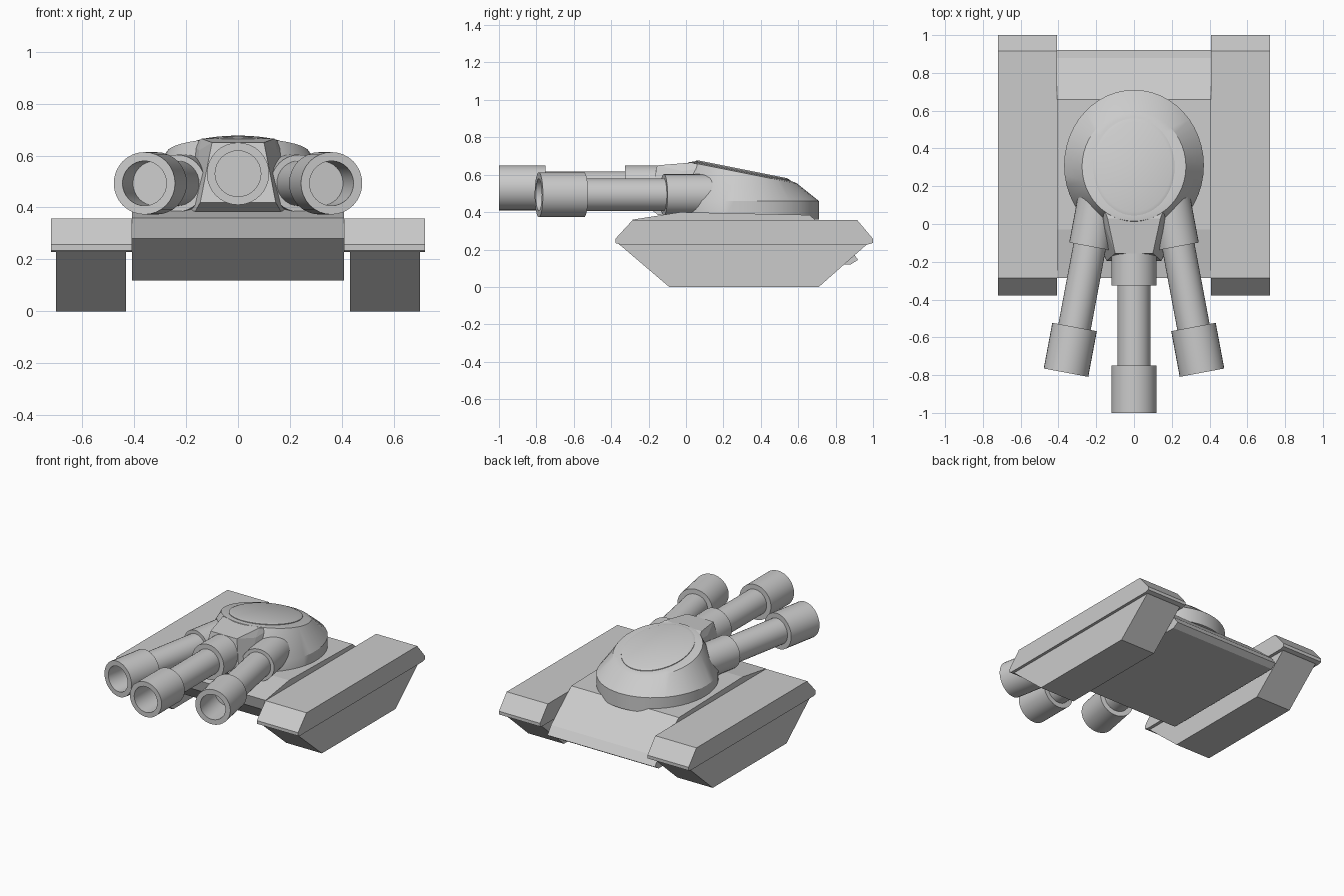
import bpy, bmesh, math
from mathutils import Vector, Matrix

if "Cube" in bpy.data.objects:
    bpy.data.objects.remove(bpy.data.objects["Cube"])


def finish(name, bm, smooth=False):
    bmesh.ops.recalc_face_normals(bm, faces=bm.faces)
    me = bpy.data.meshes.new(name)
    bm.to_mesh(me)
    bm.free()
    ob = bpy.data.objects.new(name, me)
    bpy.context.collection.objects.link(ob)
    if smooth:
        bpy.ops.object.select_all(action='DESELECT')
        ob.select_set(True)
        bpy.context.view_layer.objects.active = ob
        bpy.ops.object.shade_smooth_by_angle(angle=math.radians(30))
    return ob


def extrude_profile(name, pts, x0, x1):
    """Side profile (y, z) extruded along x."""
    bm = bmesh.new()
    f = bm.faces.new([bm.verts.new((x0, y, z)) for y, z in pts])
    r = bmesh.ops.extrude_face_region(bm, geom=[f])
    vs = [v for v in r['geom'] if isinstance(v, bmesh.types.BMVert)]
    bmesh.ops.translate(bm, vec=(x1 - x0, 0, 0), verts=vs)
    return finish(name, bm)


def loft(name, rings, matrix=Matrix()):
    """Skin a stack of equal-length rings and cap both ends."""
    bm = bmesh.new()
    vr = [[bm.verts.new(matrix @ Vector(p)) for p in ring] for ring in rings]
    n = len(vr[0])
    for a, b in zip(vr, vr[1:]):
        for i in range(n):
            j = (i + 1) % n
            bm.faces.new((a[i], a[j], b[j], b[i]))
    bm.faces.new(vr[0])
    bm.faces.new(vr[-1])
    return finish(name, bm, True)


def ellipse(cy, rx, ry, z, slope=0.0, n=48):
    """Ring around (0, cy); slope tilts it along y."""
    out = []
    for i in range(n):
        a = 2 * math.pi * i / n
        y = ry * math.sin(a)
        out.append((rx * math.cos(a), cy + y, z + slope * y))
    return out


def gun(name, muzzle, angle, profile, n=32):
    """Turned barrel; profile is (distance behind muzzle, radius)."""
    rings = [[(r * math.cos(2 * math.pi * i / n), d, r * math.sin(2 * math.pi * i / n))
              for i in range(n)] for d, r in profile]
    return loft(name, rings, Matrix.Translation(muzzle) @ Matrix.Rotation(angle, 4, 'Z'))


# Tracks and their covers
track = [(-0.36, 0.23), (-0.09, 0), (0.71, 0), (0.97, 0.23)]
cover = [(-0.355, 0.228), (-0.378, 0.235), (-0.378, 0.257), (-0.285, 0.358),
         (0.915, 0.358), (1.0, 0.257), (1.0, 0.235), (0.975, 0.228)]
for side, s in (("left", -1), ("right", 1)):
    extrude_profile(side + "_track", track, s * 0.43, s * 0.70)
    extrude_profile(side + "_track_cover", cover, s * 0.408, s * 0.72)

# Hull between the tracks
extrude_profile("hull", [(-0.285, 0.36), (-0.265, 0.28), (-0.08, 0.12), (0.88, 0.12),
                         (0.92, 0.145), (0.88, 0.20), (0.66, 0.385), (-0.03, 0.40)],
                -0.408, 0.408)

# Turret body with sloping roof, and raised roof hatch
loft("turret", [ellipse(0.31, 0.37, 0.40, 0.36),
                ellipse(0.31, 0.37, 0.40, 0.46),
                ellipse(0.305, 0.275, 0.29, 0.61, -0.2),
                ellipse(0.305, 0.225, 0.265, 0.617, -0.2)])
loft("roof_hatch", [ellipse(0.302, 0.215, 0.257, 0.605, -0.2),
                    ellipse(0.302, 0.215, 0.257, 0.622, -0.2),
                    ellipse(0.302, 0.20, 0.237, 0.629, -0.2)])

# Faceted gun mount on the turret front
bm = bmesh.new()
half = [(0.10, -0.155, 0.65), (0.145, -0.195, 0.42), (0.165, -0.15, 0.385),
        (0.17, -0.03, 0.42), (0.15, -0.02, 0.62), (0.14, 0.03, 0.665),
        (0.22, 0.12, 0.40), (0.17, 0.12, 0.64)]
for x, y, z in half:
    for s in (-1, 1):
        bm.verts.new((s * x, y, z))
r = bmesh.ops.convex_hull(bm, input=bm.verts)
inner = [v for v in bm.verts if not v.link_faces]
bmesh.ops.delete(bm, geom=inner, context='VERTS')
bmesh.ops.dissolve_limit(bm, angle_limit=0.05, verts=bm.verts, edges=bm.edges)
finish("gun_mount", bm)

# Three hollow guns
gun("centre_gun", (0, -1, 0.53), 0,
    [(0.22, 0.088), (0, 0.088), (0, 0.12), (0.25, 0.12), (0.25, 0.087),
     (0.675, 0.087), (0.675, 0.12), (0.93, 0.12)])
for side, s in (("left", -1), ("right", 1)):
    gun(side + "_gun", (s * 0.36, -0.787, 0.493), s * math.radians(10.6),
        [(0.22, 0.086), (0, 0.086), (0, 0.12), (0.246, 0.12), (0.246, 0.087),
         (0.68, 0.087), (0.68, 0.11), (0.97, 0.11)])
